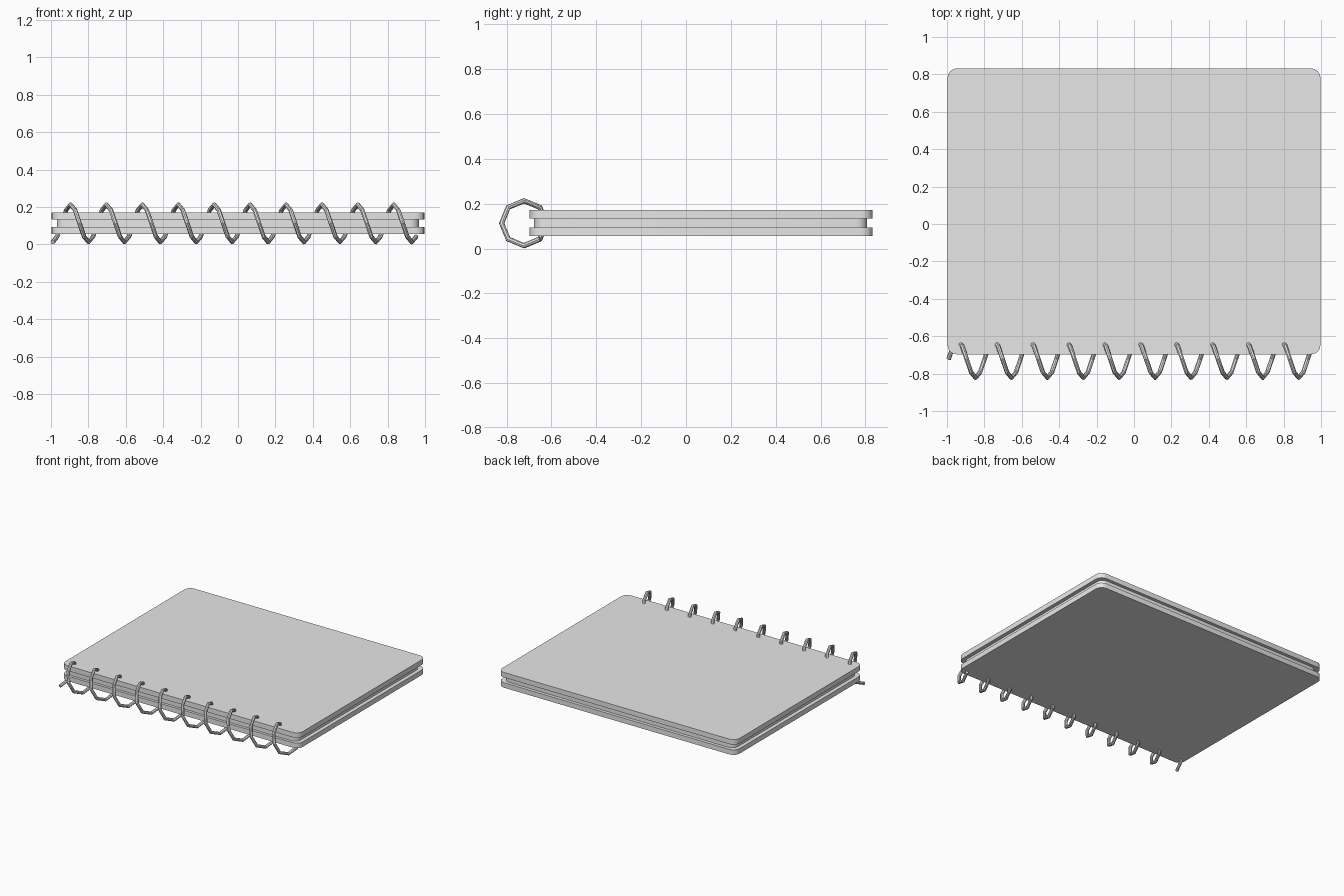
import bpy, bmesh, math

if "Cube" in bpy.data.objects:
    bpy.data.objects.remove(bpy.data.objects["Cube"])

grey = bpy.data.materials.new("plain_grey")
grey.diffuse_color = (0.8, 0.8, 0.8, 1)
grey.use_nodes = True
grey.node_tree.nodes["Principled BSDF"].inputs["Base Color"].default_value = grey.diffuse_color

MID_Z = 0.113


def slab(name, x, y0, y1, z0, z1, corner=0.05, segments=4):
    """Flat plate with rounded vertical corners."""
    outline = []
    centres = ((x - corner, y1 - corner), (-x + corner, y1 - corner),
               (-x + corner, y0 + corner), (x - corner, y0 + corner))
    for quarter, (cx, cy) in enumerate(centres):
        for i in range(segments + 1):
            a = math.pi / 2 * (quarter + i / segments)
            outline.append((cx + corner * math.cos(a), cy + corner * math.sin(a)))
    bm = bmesh.new()
    base = bm.faces.new([bm.verts.new((px, py, z0)) for px, py in outline])
    top = bmesh.ops.extrude_face_region(bm, geom=[base])["geom"]
    bmesh.ops.translate(bm, vec=(0, 0, z1 - z0),
                        verts=[v for v in top if isinstance(v, bmesh.types.BMVert)])
    bmesh.ops.recalc_face_normals(bm, faces=bm.faces)
    mesh = bpy.data.meshes.new(name)
    bm.to_mesh(mesh)
    bm.free()
    mesh.materials.append(grey)
    obj = bpy.data.objects.new(name, mesh)
    bpy.context.collection.objects.link(obj)
    return obj


# Two covers with the narrower page block between them
parts = [
    slab("back_cover", 0.997, -0.697, 0.832, MID_Z - 0.058, MID_Z - 0.02),
    slab("page_block", 0.968, -0.677, 0.808, MID_Z - 0.02, MID_Z + 0.02),
    slab("front_cover", 0.997, -0.697, 0.832, MID_Z + 0.02, MID_Z + 0.058),
]

# Spiral binding: eight straight steps per turn, starting at the bottom
TURNS, STEPS, PITCH, RADIUS, WIRE = 10, 8, 0.192, 0.1, 0.012
count = TURNS * STEPS + 2
curve = bpy.data.curves.new("spiral_wire", "CURVE")
curve.dimensions = "3D"
curve.bevel_depth = WIRE
curve.bevel_resolution = 2
curve.use_fill_caps = True
spline = curve.splines.new("POLY")
spline.points.add(count - 1)
for i, p in enumerate(spline.points):
    a = 2 * math.pi * i / STEPS
    p.co = (-0.991 + PITCH * i / STEPS,
            -0.722 + RADIUS * math.sin(a),
            MID_Z - RADIUS * math.cos(a), 1)
curve.materials.append(grey)
wire = bpy.data.objects.new("spiral_wire", curve)
bpy.context.collection.objects.link(wire)

bpy.context.view_layer.objects.active = wire
wire.select_set(True)
bpy.ops.object.convert(target="MESH")
parts.append(bpy.context.view_layer.objects.active)

# Smooth the rounded surfaces, keep the plate rims crisp
for obj in parts:
    bpy.ops.object.select_all(action="DESELECT")
    obj.select_set(True)
    bpy.context.view_layer.objects.active = obj
    bpy.ops.object.shade_smooth_by_angle(angle=math.radians(35))
